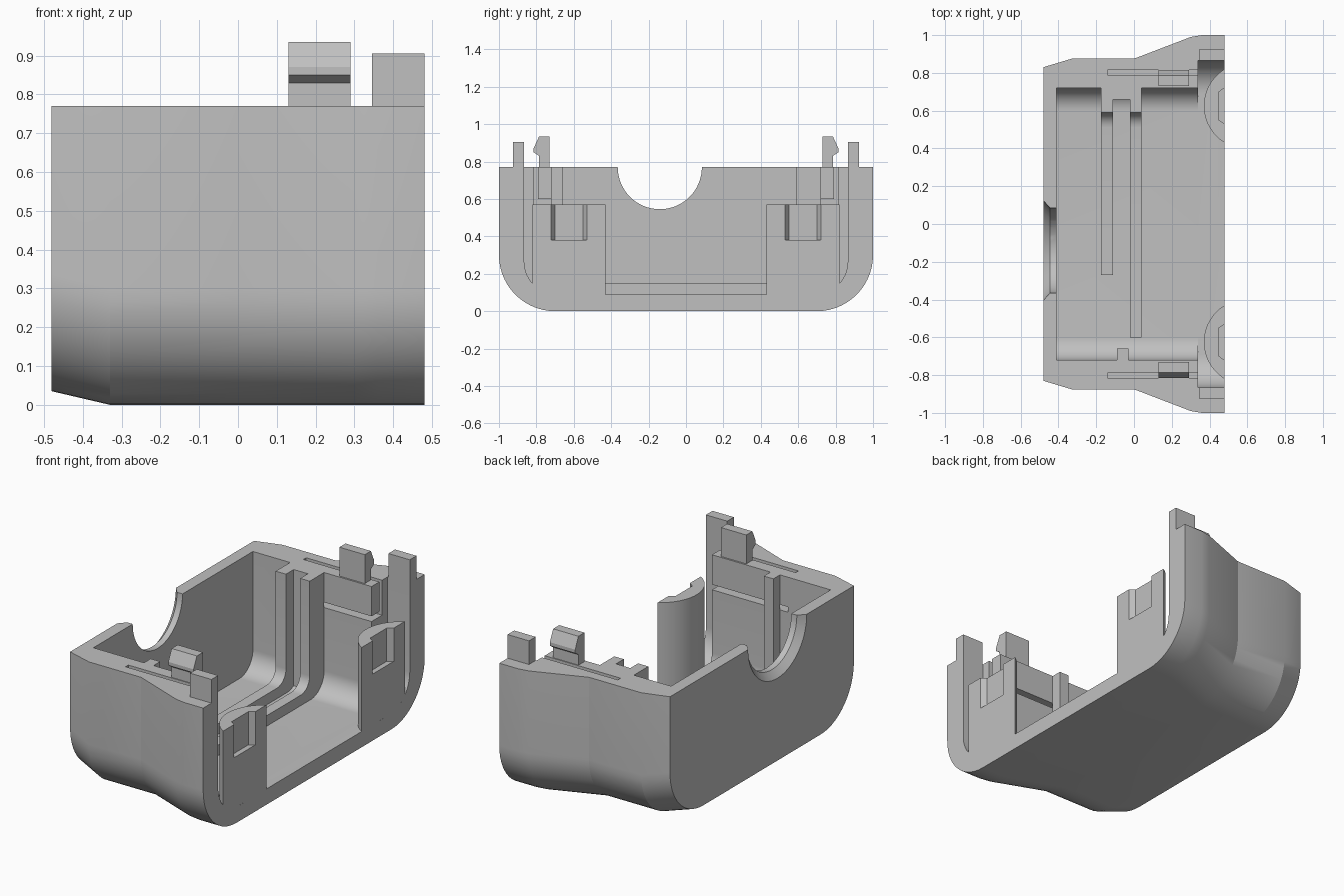
import bpy, bmesh, math
from mathutils import Matrix

if "Cube" in bpy.data.objects:
    bpy.data.objects.remove(bpy.data.objects["Cube"], do_unlink=True)

grey = bpy.data.materials.new("plain grey plastic")
grey.use_nodes = True
COLOUR = (0.53, 0.53, 0.53, 1)
grey.diffuse_color = COLOUR
grey.node_tree.nodes["Principled BSDF"].inputs["Base Color"].default_value = COLOUR

TOP = 0.77     # rim height
FLOOR = 0.09   # inside floor height
INNER = 0.72   # half width of the main cavity
WIDE = 0.865   # half width of the cavity at the open end


def finish(name, bm):
    bmesh.ops.recalc_face_normals(bm, faces=bm.faces)
    mesh = bpy.data.meshes.new(name)
    bm.to_mesh(mesh)
    bm.free()
    mesh.materials.append(grey)
    obj = bpy.data.objects.new(name, mesh)
    bpy.context.collection.objects.link(obj)
    return obj


def loft(name, sections):
    """Skin a row of closed sections and cap both ends."""
    bm = bmesh.new()
    rings = [[bm.verts.new(p) for p in s] for s in sections]
    n = len(rings[0])
    for a, b in zip(rings, rings[1:]):
        for i in range(n):
            j = (i + 1) % n
            bm.faces.new((a[i], a[j], b[j], b[i]))
    bm.faces.new(rings[0])
    bm.faces.new(rings[-1])
    return finish(name, bm)


def prism_x(name, yz, x0, x1):
    return loft(name, [[(x, y, z) for y, z in yz] for x in (x0, x1)])


def prism_z(name, xy, z0, z1):
    return loft(name, [[(x, y, z) for x, y in xy] for z in (z0, z1)])


def box(name, x0, x1, y0, y1, z0, z1):
    return prism_z(name, [(x0, y0), (x1, y0), (x1, y1), (x0, y1)], z0, z1)


def cone_x(name, x0, x1, r0, r1, y, z):
    bm = bmesh.new()
    bmesh.ops.create_cone(bm, cap_ends=True, segments=64, radius1=r0, radius2=r1, depth=x1 - x0)
    turn = Matrix.Translation(((x0 + x1) / 2, y, z)) @ Matrix.Rotation(math.pi / 2, 4, 'Y')
    bmesh.ops.transform(bm, matrix=turn, verts=bm.verts)
    return finish(name, bm)


def tub(half, bottom, radius, top, steps=14):
    """U-shaped section with rounded lower corners."""
    side = [(half, top)]
    for i in range(steps + 1):
        a = math.pi / 2 * i / steps
        side.append((half - radius + radius * math.cos(a), bottom + radius - radius * math.sin(a)))
    return side + [(-y, z) for y, z in reversed(side)]


def cut(target, cutter):
    mod = target.modifiers.new("cut", 'BOOLEAN')
    mod.operation = 'DIFFERENCE'
    mod.solver = 'EXACT'
    mod.object = cutter
    bpy.context.view_layer.objects.active = target
    bpy.ops.object.modifier_apply(modifier=mod.name)
    bpy.data.objects.remove(cutter, do_unlink=True)


# Outer shell, flared towards the open end
stations = [(-0.48, 0.83, 0.035), (-0.33, 0.875, 0), (0, 0.875, 0),
            (0.3, 0.99, 0), (0.36, 1, 0), (0.48, 1, 0)]
shell = loft("shell", [[(x, y, z) for y, z in tub(w, low, 0.3, TOP)] for x, w, low in stations])

# Main cavity and wider cavity behind the open end
cut(shell, prism_x("cavity_cutter", tub(INNER, FLOOR, 0.12, 1), -0.41, 0.4))
cut(shell, prism_x("end_cutter", tub(WIDE, FLOOR, 0.175, 1), 0.34, 0.6))

# Round notch with a chamfered outer edge
cut(shell, cone_x("notch_cutter", -0.6, -0.3, 0.225, 0.225, -0.14, TOP))
cut(shell, cone_x("chamfer_cutter", -0.52, -0.445, 0.31, 0.225, -0.14, TOP))

parts = [shell]
for s, side in ((1, "back"), (-1, "front")):
    # Slots that free the clip arm from the wall
    cut(shell, box("slot_cutter", -0.14, 0.35, *sorted((s * 0.79, s * 0.815)), 0.57, 1))
    cut(shell, box("window_cutter", -0.14, 0.35, *sorted((s * 0.68, s * 0.80)), 0.57, 0.6))

    # Snap clip with an outward hook
    hook = [(0.73, 0.72), (0.73, 0.935), (0.785, 0.935), (0.815, 0.87),
            (0.815, 0.85), (0.785, 0.83), (0.785, 0.72)]
    parts.append(prism_x(side + "_clip", [(s * y, z) for y, z in hook], 0.13, 0.29))

    # Locating post on the outer wall
    parts.append(box(side + "_post", 0.345, 0.48, *sorted((s * WIDE, s * 0.925)), 0.7, 0.905))

    # Half-round column with a pocket in its face
    mid, radius, centre = s * 0.625, 0.228, 0.598
    spread = math.asin(0.195 / radius)
    arc = []
    for i in range(25):
        a = spread * (i / 12 - 1)
        arc.append((min(0.48, centre - radius * math.cos(a)), mid + radius * math.sin(a)))
    column = prism_z(side + "_column", arc, 0.07, 0.57)
    pocket = [(0.5, -0.11), (0.45, -0.075), (0.45, 0.075), (0.5, 0.11)]
    cut(column, prism_z("pocket_cutter", [(x, mid + y) for x, y in pocket], 0.38, 0.7))
    parts.append(column)


def rib(name, x0, x1, end):
    """L-shaped rib: up the back wall and along the floor."""
    r, y, z = 0.08, 0.59, 0.15
    outline = [(INNER, TOP), (y, TOP)]
    for i in range(9):
        a = math.pi / 2 * i / 8
        outline.append((y - r + r * math.cos(a), z + r - r * math.sin(a)))
    outline += [(end, z), (end, 0.06), (INNER, 0.06)]
    return prism_x(name, outline, x0, x1)


# Divider ribs, the web between them, and the guide on the front wall
parts.append(rib("long_rib", -0.02, 0.04, -0.6))
parts.append(rib("short_rib", -0.175, -0.11, -0.27))
parts.append(box("rib_web", -0.11, -0.02, 0.66, INNER, 0.08, TOP))
parts.append(box("front_guide", -0.09, -0.03, -INNER, -0.66, 0.08, TOP))

# Smooth the rounded areas and keep the crisp edges
bpy.ops.object.select_all(action='DESELECT')
for obj in parts:
    obj.select_set(True)
bpy.context.view_layer.objects.active = shell
bpy.ops.object.shade_smooth_by_angle(angle=math.radians(18))
